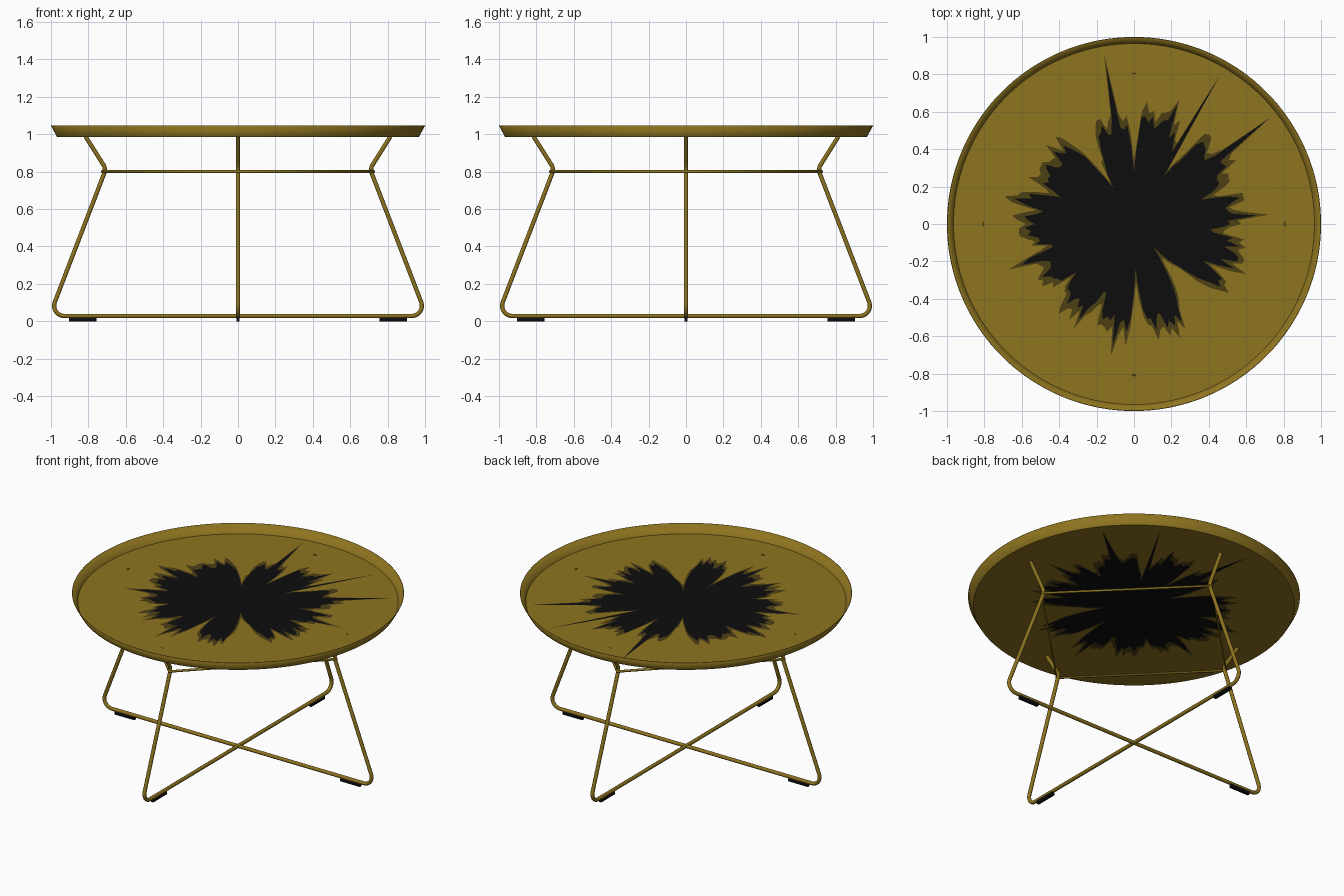
import bpy, bmesh, math, random
from mathutils import Vector

if "Cube" in bpy.data.objects:
    bpy.data.objects.remove(bpy.data.objects["Cube"])

random.seed(4)


def material(name, rgb):
    m = bpy.data.materials.new(name)
    m.diffuse_color = (*rgb, 1)
    m.use_nodes = True
    m.node_tree.nodes["Principled BSDF"].inputs["Base Color"].default_value = m.diffuse_color
    return m


gold = material("gold", (0.27, 0.175, 0.014))
umber = material("dark_gold", (0.075, 0.05, 0.007))
black = material("black", (0.004, 0.004, 0.004))


def fillet(points, radii, steps=8):
    """Round the inner corners of an open polyline with true arcs."""
    pts = [Vector(p) for p in points]
    out = [pts[0]]
    for a, b, c, r in zip(pts, pts[1:], pts[2:], radii):
        u, v = (a - b).normalized(), (c - b).normalized()
        half = u.angle(v) / 2
        start = b + u * (r / math.tan(half))
        centre = b + (u + v).normalized() * (r / math.sin(half))
        axis_x = (start - centre).normalized()
        axis_y = -u
        sweep = math.pi - 2 * half
        for k in range(steps + 1):
            t = sweep * k / steps
            out.append(centre + r * (axis_x * math.cos(t) + axis_y * math.sin(t)))
    return out + [pts[-1]]


def tube(name, points, radius, closed=False):
    cu = bpy.data.curves.new(name, 'CURVE')
    cu.dimensions = '3D'
    cu.bevel_depth = radius
    cu.bevel_resolution = 3
    cu.use_fill_caps = True
    s = cu.splines.new('POLY')
    s.points.add(len(points) - 1)
    for sp, p in zip(s.points, points):
        sp.co = (*p, 1)
    s.use_cyclic_u = closed
    cu.materials.append(gold)
    ob = bpy.data.objects.new(name, cu)
    bpy.context.collection.objects.link(ob)
    return ob


# Two crossing wire leg frames
half = [(0.815, 0, 0.988), (0.706, 0, 0.815), (1.008, 0, 0.028)]
path = half + [(-x, y, z) for x, y, z in reversed(half)]
frame_path = fillet(path, [0.05, 0.055, 0.055, 0.05])
for i, name in enumerate(("leg_frame_x", "leg_frame_y")):
    tube(name, frame_path, 0.012).rotation_euler.z = i * math.pi / 2

# Square brace joining the four knees
k = 0.725
tube("knee_brace", [(k, 0, 0.8), (0, k, 0.8), (-k, 0, 0.8), (0, -k, 0.8)], 0.008, True)

# Foot pads under the frames
for i in range(4):
    a = i * math.pi / 2
    bpy.ops.mesh.primitive_cube_add(
        size=1, location=(0.83 * math.cos(a), 0.83 * math.sin(a), 0.0105), rotation=(0, 0, a))
    pad = bpy.context.object
    pad.name = f"foot_pad_{i + 1}"
    pad.scale = (0.145, 0.018, 0.021)
    pad.data.materials.append(black)

# Radial burst: (angle, half width, depth) gold wedges and (angle, reach) black spikes
wedges = [(120, 9, 0.22), (90, 4, 0.28), (58, 7, 0.30), (20, 5, 0.38), (-5, 4, 0.38),
          (-28, 4, 0.42), (-50, 14, 0.16), (-88, 5, 0.24), (-113, 5, 0.36),
          (-140, 4, 0.40), (-165, 3, 0.42), (160, 4, 0.42)]
spikes = {100: 0.86, 60: 0.90, 38: 0.90, 4: 0.66, 168: 0.66, -100: 0.66, 200: 0.64, 70: 0.68}


def burst_radius(deg):
    for a, reach in spikes.items():
        if (deg - a) % 360 == 0:
            return reach
    r = random.uniform(0.49, 0.59)
    for a, w, depth in wedges:
        d = abs((deg - a + 180) % 360 - 180)
        if d < w:
            r = min(r, depth + (r - depth) * d / w)
    return r


# Tray top: flat floor with the painted burst, and a flared rim
N = 180
bm = bmesh.new()
inner = [burst_radius(i * 360 // N) for i in range(N)]
outer = [min(r + random.uniform(0.02, 0.08), 0.93) for r in inner]
layers = [(inner, 0.985), (outer, 0.985), ([0.967] * N, 0.985), ([1.0] * N, 1.045)]
rings = []
for radii, z in layers:
    rings.append([bm.verts.new((r * math.cos(math.tau * i / N), r * math.sin(math.tau * i / N), z))
                  for i, r in enumerate(radii)])
hub = bm.verts.new((0, 0, 0.985))
for i in range(N):
    j = (i + 1) % N
    bm.faces.new((hub, rings[0][i], rings[0][j])).material_index = 2
    for n, mat in enumerate((1, 0, 0)):
        f = bm.faces.new((rings[n][i], rings[n + 1][i], rings[n + 1][j], rings[n][j]))
        f.material_index = mat
me = bpy.data.meshes.new("tray_top")
bm.to_mesh(me)
bm.free()
for m in (gold, umber, black):
    me.materials.append(m)
tray = bpy.data.objects.new("tray_top", me)
bpy.context.collection.objects.link(tray)
bpy.ops.object.select_all(action='DESELECT')
tray.select_set(True)
bpy.context.view_layer.objects.active = tray
bpy.ops.object.shade_smooth_by_angle(angle=math.radians(30))
thick = tray.modifiers.new("sheet", 'SOLIDIFY')
thick.thickness = 0.004
thick.offset = 1
